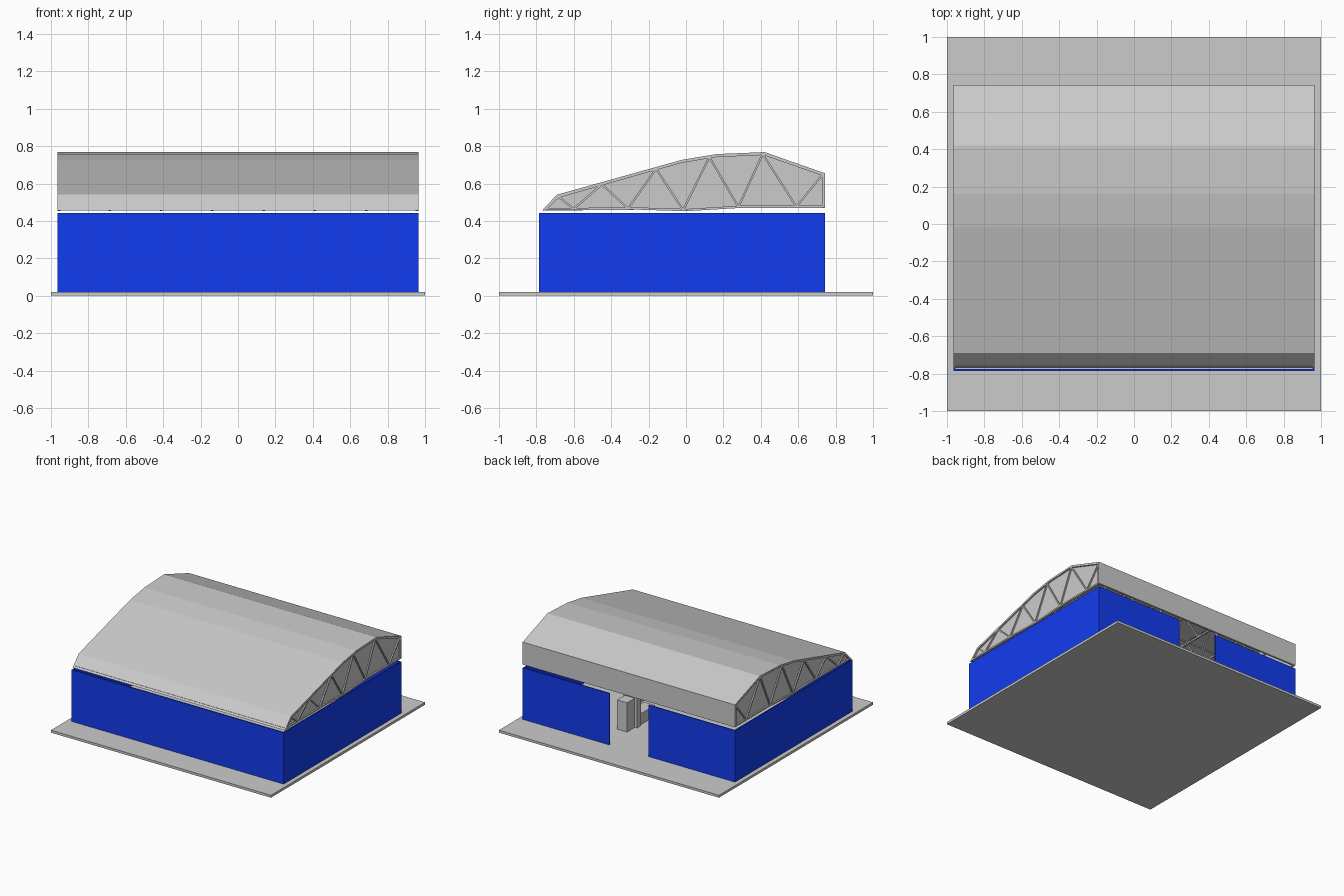
import bpy, bmesh
from mathutils import Vector

if "Cube" in bpy.data.objects:
    bpy.data.objects.remove(bpy.data.objects["Cube"])

blue = bpy.data.materials.new("blue_cladding")
blue.diffuse_color = (0.006, 0.045, 0.87, 1)
blue.use_nodes = True
blue.node_tree.nodes["Principled BSDF"].inputs["Base Color"].default_value = blue.diffuse_color


def finish(name, bm, mat=None):
    bmesh.ops.recalc_face_normals(bm, faces=bm.faces)
    me = bpy.data.meshes.new(name)
    bm.to_mesh(me)
    bm.free()
    ob = bpy.data.objects.new(name, me)
    bpy.context.collection.objects.link(ob)
    if mat:
        me.materials.append(mat)
    return ob


def add_box(bm, x0, x1, y0, y1, z0, z1):
    vs = bmesh.ops.create_cube(bm, size=1)["verts"]
    for v in vs:
        v.co = (x1 if v.co.x > 0 else x0, y1 if v.co.y > 0 else y0, z1 if v.co.z > 0 else z0)


def boxes(name, dims, mat=None):
    bm = bmesh.new()
    for d in dims:
        add_box(bm, *d)
    return finish(name, bm, mat)


def add_bar(bm, a, b, w):
    # square bar between two points
    a, b = Vector(a), Vector(b)
    d = b - a
    rot = d.to_track_quat('Z', 'X')
    for v in bmesh.ops.create_cube(bm, size=1)["verts"]:
        v.co = rot @ Vector((v.co.x * w, v.co.y * w, v.co.z * (d.length + w * 0.3))) + (a + b) / 2


def extrude_x(name, pts, x0, x1):
    # closed (y, z) outline pushed along x
    bm = bmesh.new()
    f = bm.faces.new([bm.verts.new((x0, y, z)) for y, z in pts])
    ext = bmesh.ops.extrude_face_region(bm, geom=[f])["geom"]
    for v in ext:
        if isinstance(v, bmesh.types.BMVert):
            v.co.x = x1
    return finish(name, bm)


# ground slab
boxes("floor_slab", [(-1, 1, -1, 1, 0, 0.02)])

# blue walls with a doorway in the back
X, YF, YB, T, Z0, Z1 = 0.965, -0.785, 0.742, 0.01, 0.02, 0.443
boxes("front_wall", [(-X, X, YF, YF + T, Z0, Z1)], blue)
for s, n in ((-1, "left"), (1, "right")):
    a, b = sorted((s * X, s * (X - T)))
    boxes(n + "_wall", [(a, b, YF + T, YB - T, Z0, Z1)], blue)
    a, b = sorted((s * X, s * 0.177))
    boxes(n + "_back_wall", [(a, b, YB - T, YB, Z0, Z1)], blue)

# roof sheet: outer outline and the same outline shifted inward
top = [(-0.77, 0.455), (-0.69, 0.54), (-0.2, 0.677), (-0.02, 0.727),
       (0.16, 0.757), (0.42, 0.768), (0.742, 0.655), (0.742, 0.47)]
inner = [(y + 0.008 if y < -0.6 else y, z - 0.008) for y, z in top[1:6]]
inner = [(-0.759, 0.455)] + inner + [(0.734, 0.649), (0.734, 0.47)]
extrude_x("roof_sheet", top + inner[::-1], -X, X)

# gable panels, slightly recessed
low = [(-0.755, 0.457), (-0.25, 0.46), (0.0, 0.452), (0.3, 0.47), (0.738, 0.47)]
for s, n in ((-1, "left"), (1, "right")):
    extrude_x(n + "_gable_panel", inner + low[::-1][1:-1], s * 0.948, s * 0.954)


# trusses
W = 0.012
chord = [(-0.752, 0.463), (-0.682, 0.53), (-0.2, 0.667), (-0.02, 0.717),
         (0.16, 0.747), (0.415, 0.758), (0.732, 0.647), (0.732, 0.477)]
base = [(y, z + 0.006) for y, z in low[:-1]] + [(0.732, 0.476)]


def height(line, y):
    for (y0, z0), (y1, z1) in zip(line, line[1:]):
        if y0 <= y <= y1 and y1 > y0:
            return z0 + (z1 - z0) * (y - y0) / (y1 - y0)
    return line[-1][1]


tops = [0.73, 0.41, 0.125, -0.16, -0.45, -0.682]
bots = [0.59, 0.28, -0.015, -0.31, -0.6]


def truss(name, x):
    bm = bmesh.new()
    for line in (chord, base):
        for p, q in zip(line, line[1:]):
            add_bar(bm, (x, *p), (x, *q), W)
    web = []
    for i, y in enumerate(tops):
        web.append((x, y, height(chord[:-1], y)))
        if i < len(bots):
            web.append((x, bots[i], height(base, bots[i])))
    for p, q in zip(web, web[1:]):
        add_bar(bm, p, q, W * 0.85)
    finish(name, bm)


for i in range(8):
    truss("roof_truss", -0.96 + 1.92 * i / 7)

# purlins tying the trusses together
bm = bmesh.new()
for y in tops[1:]:
    z = height(chord[:-1], y)
    add_bar(bm, (-0.95, y, z), (0.95, y, z), W)
for y in (-0.752, 0.732):
    z = height(base, y)
    add_bar(bm, (-0.95, y, z), (0.95, y, z), W)
finish("purlins", bm)

# machine standing inside the doorway
boxes("machine_column", [(0.2, 0.29, 0.38, 0.48, 0.02, 0.26)])
boxes("machine_frame", [(0.18, 0.3, 0.33, 0.38, 0.02, 0.28),
                        (0.19, 0.29, 0.13, 0.33, 0.02, 0.11),
                        (0.19, 0.29, 0.13, 0.33, 0.2, 0.27)])
